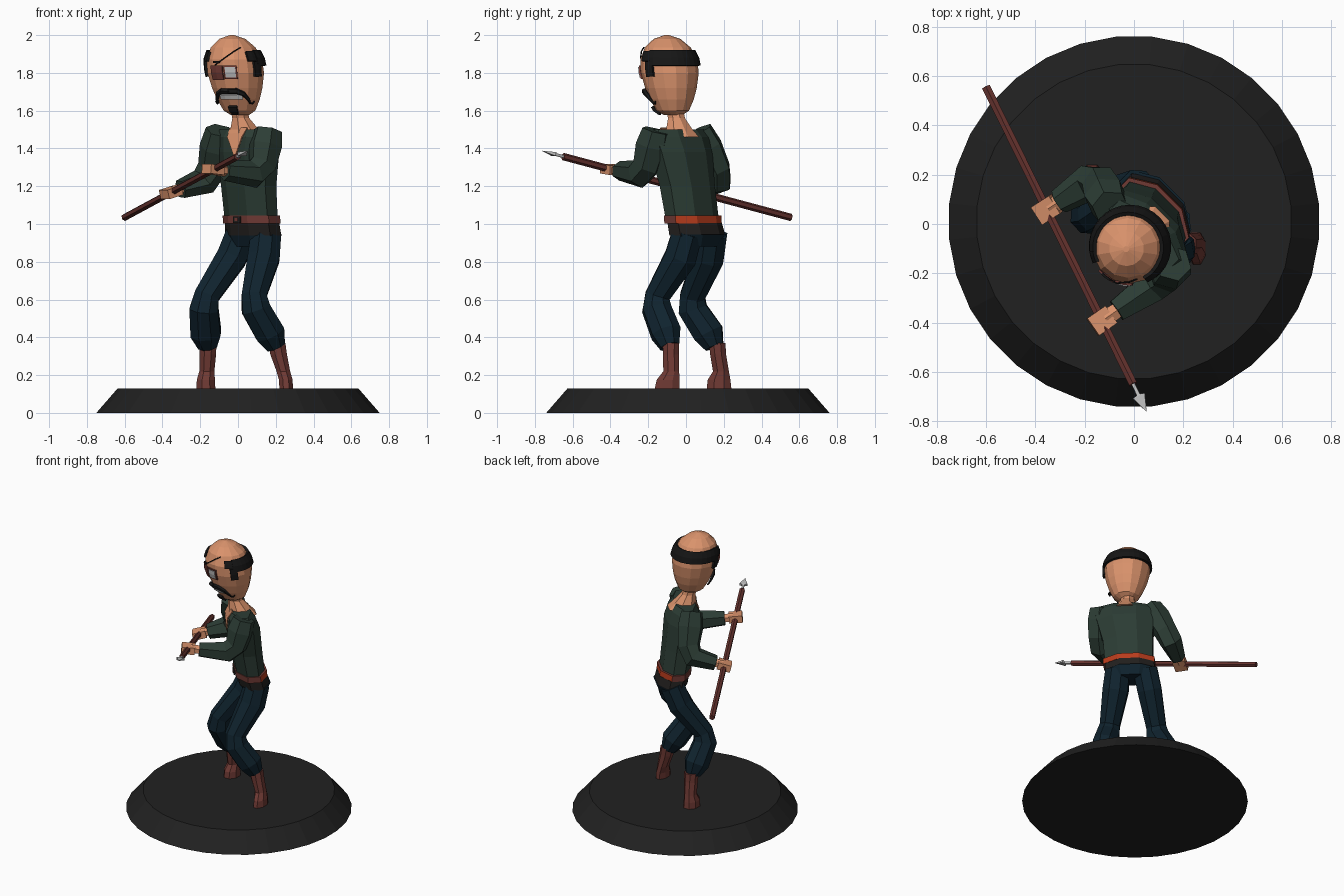
import bpy, bmesh, math
from mathutils import Vector as V, Matrix

if "Cube" in bpy.data.objects:
    bpy.data.objects.remove(bpy.data.objects["Cube"])

def mat(name, *c):
    m = bpy.data.materials.new(name)
    m.diffuse_color = (*c, 1)
    m.use_nodes = True
    m.node_tree.nodes["Principled BSDF"].inputs["Base Color"].default_value = m.diffuse_color
    return m

SKIN = mat("skin", .70, .29, .15)
SHIRT = mat("green_cloth", .025, .046, .035)
TROUSER = mat("navy_cloth", .005, .017, .028)
LEATHER = mat("brown_leather", .16, .042, .034)
WOOD = mat("red_wood", .13, .032, .027)
SASH = mat("orange_cloth", .48, .045, .012)
BLACK = mat("black_hair", .008, .008, .008)
DARK = mat("dark_cloth", .016, .014, .013)
STEEL = mat("pale_steel", .5, .5, .5)
BASE = mat("base_black", .015, .015, .015)

# body frame: turned 45 degrees; X is the figure's left, Y its back
LEFT, BACK, UP = V((.7071, -.7071, 0)), V((.7071, .7071, 0)), V((0, 0, 1))
def body(x, y, z):
    return LEFT * x + BACK * y + UP * z

def finish(name, bm, *mats):
    bmesh.ops.recalc_face_normals(bm, faces=bm.faces)
    me = bpy.data.meshes.new(name)
    bm.to_mesh(me)
    bm.free()
    for m in mats:
        me.materials.append(m)
    ob = bpy.data.objects.new(name, me)
    bpy.context.collection.objects.link(ob)
    return ob

def loft(name, rings, n, *mats, level=None, rule=None):
    """Skin n-sided rings (centre, half width, half depth); level = fixed side axis of horizontal rings."""
    bm = bmesh.new()
    pts = [V(r[0]) for r in rings]
    k = 1 / math.cos(math.pi / n)
    U, prev = None, None
    for i, (p, a, b) in enumerate(rings):
        if level:
            T, U = UP, level
        else:
            T = ((pts[min(i + 1, len(pts) - 1)] - pts[i]).normalized()
                 + (pts[i] - pts[max(i - 1, 0)]).normalized()).normalized()
            if U is None:
                U = T.cross(UP) if abs(T.z) < .9 else LEFT
            U = (U - T * U.dot(T)).normalized()
        W = T.cross(U)
        row = []
        for j in range(n):
            t = 2 * math.pi * (j + .5) / n
            row.append(bm.verts.new(pts[i] + k * (U * a * math.cos(t) + W * b * math.sin(t))))
        if prev:
            for j in range(n):
                bm.faces.new((prev[j], prev[(j + 1) % n], row[(j + 1) % n], row[j]))
        else:
            bm.faces.new(row)
        prev = row
    bm.faces.new(prev)
    bmesh.ops.recalc_face_normals(bm, faces=bm.faces)
    if rule:
        for f in bm.faces:
            f.material_index = rule(f)
    return finish(name, bm, *mats)

def box(name, centre, ax, size, m):
    ax = V(ax).normalized()
    side = UP.cross(ax).normalized()
    bm = bmesh.new()
    bmesh.ops.create_cube(bm, size=1)
    bmesh.ops.scale(bm, vec=size, verts=bm.verts)
    rot = Matrix((ax, side, ax.cross(side))).transposed()
    bmesh.ops.transform(bm, matrix=Matrix.Translation(centre) @ rot.to_4x4(), verts=bm.verts)
    return finish(name, bm, m)

# round base
loft("base", [((0, .01, 0), .75, .75), ((0, .01, .13), .637, .637)], 32, BASE, level=V((1, 0, 0)))

# torso, belt and hips
def body_rings(rows):
    return [(body(x, y, z), a, b) for x, y, z, a, b in rows]
loft("torso", body_rings([(.025, .075, 1.01, .16, .092), (.035, .045, 1.2, .165, .1),
     (.055, .02, 1.38, .19, .105), (.06, .005, 1.46, .2, .09), (.06, 0, 1.5, .17, .065)]), 8, SHIRT, level=LEFT)
loft("belt", body_rings([(.025, .078, 1.002, .172, .104), (.025, .075, 1.045, .172, .104)]), 8,
     LEATHER, SASH, level=LEFT, rule=lambda f: int(f.normal.dot(BACK) > .5))
box("belt_buckle", body(.025, -.03, 1.023), LEFT, (.05, .012, .036), DARK)
box("belt_buckle_pin", body(.025, -.037, 1.023), LEFT, (.022, .008, .016), LEATHER)
loft("shirt_tail", body_rings([(.015, .1, .94, .168, .1), (.02, .085, 1.005, .163, .098)]), 8, DARK, level=LEFT)
loft("pelvis", body_rings([(.01, .105, .88, .14, .075), (.01, .105, .945, .172, .102)]), 8, TROUSER, level=LEFT)

# legs and boots
legs = {
    "left": ([(body(.1, .11, .95), .08), ((.135, -.03, .82), .085), ((.085, -.15, .62), .066),
              ((.095, -.155, .55), .076), ((.17, -.105, .42), .078), ((.2, -.085, .35), .05)],
             [((.255, -.1, .13), .036, .065), ((.253, -.095, .175), .036, .06),
              ((.24, -.078, .22), .036, .042), ((.215, -.08, .31), .044, .042), ((.205, -.08, .37), .046, .044)]),
    "right": ([(body(-.085, .11, .95), .08), ((-.035, .12, .82), .08), ((-.165, .035, .62), .066),
               ((-.18, .035, .55), .076), ((-.17, .12, .42), .08), ((-.16, .15, .35), .05)],
              [((-.17, .175, .13), .05, .065), ((-.17, .175, .175), .048, .06),
               ((-.165, .185, .22), .04, .042), ((-.16, .17, .31), .044, .042), ((-.16, .165, .37), .046, .044)]),
}
for side, (leg, boot) in legs.items():
    loft(side + "_trouser_leg", [(p, r, r) for p, r in leg], 8, TROUSER)
    loft(side + "_boot", boot, 8, LEATHER, level=V((1, 0, 0)))

# spear
butt, end, tip = V((-.6, .555, 1.035)), V((-.003, -.65, 1.357)), V((.05, -.76, 1.387))
loft("spear_shaft", [(butt, .017, .017), (end, .017, .017)], 6, WOOD)
loft("spear_head", [(end - (tip - end) * .05, .007, .007), (end.lerp(tip, .4), .007, .007),
     (end.lerp(tip, .45), .026, .01), (tip, .001, .001)], 4, STEEL)

# arms and hands
arms = {"left": (body(.225, 0, 1.495), (.12, -.22, 1.26), butt.lerp(end, .787)),
        "right": (body(-.115, -.02, 1.495), (-.15, .19, 1.235), butt.lerp(end, .412))}
for side, (sh, el, hand) in arms.items():
    sh, el = V(sh), V(el)
    loft(side + "_sleeve", [(sh, .066, .066), (sh.lerp(el, .35), .078, .078), (el + (sh - el) * .22, .068, .068),
         (el.lerp(hand, .15), .066, .066), (el.lerp(hand, .76), .045, .045)], 6, SHIRT)
    loft(side + "_wrist", [(el.lerp(hand, .7), .03, .026), (el.lerp(hand, .95), .034, .026)], 6, SKIN)
    box(side + "_hand", hand, hand - el, (.09, .085, .05), SKIN)

# neck and open collar
loft("neck", [((.045, -.03, 1.46), .1, .1), ((.035, -.035, 1.5), .075, .07),
     ((.015, -.05, 1.56), .045, .045), ((.0, -.065, 1.63), .045, .045)], 8, SKIN, level=V((1, 0, 0)))
bm = bmesh.new()
bm.faces.new([bm.verts.new(body(*p)) for p in
              ((0, -.062, 1.51), (.13, -.062, 1.51), (.12, -.092, 1.462), (.065, -.093, 1.35), (.01, -.092, 1.462))])
chest = finish("chest_opening", bm, SKIN)
chest.modifiers.new("thickness", "SOLIDIFY").thickness = .006

# head: a turned egg profile, leaning slightly
PROFILE = [(1.578, .05), (1.6, .085), (1.66, .115), (1.72, .135), (1.8, .152),
           (1.87, .149), (1.935, .12), (1.98, .07), (2.0, .012)]
def centre(z):
    return V((-.012 - .1 * (z - 1.8), -.086 - .08 * (z - 1.8), z))
def on_head(a, z, off=0):
    """Point on the head: a degrees to the left of the nose line, height z."""
    r = PROFILE[-1][1]
    for (z0, r0), (z1, r1) in zip(PROFILE, PROFILE[1:]):
        if z0 <= z <= z1:
            r = r0 + (r1 - r0) * (z - z0) / (z1 - z0)
    t = math.radians(a - 109)
    return centre(z) + V((math.cos(t), math.sin(t), 0)) * (r + off)
loft("head", [(centre(z), r * .985, r * .985) for z, r in PROFILE], 14, SKIN, level=V((1, 0, 0)))

def patch(name, a0, a1, z0, z1, off, m, thick=.009):
    """Thin plate wrapped onto the head."""
    bm = bmesh.new()
    na, prev = max(2, int((a1 - a0) / 12)), None
    for k in range(3):
        z = z0 + (z1 - z0) * k / 2
        row = [bm.verts.new(on_head(a0 + (a1 - a0) * i / na, z, off)) for i in range(na + 1)]
        if prev:
            for i in range(na):
                bm.faces.new((prev[i], prev[i + 1], row[i + 1], row[i]))
        prev = row
    mod = finish(name, bm, m).modifiers.new("thickness", "SOLIDIFY")
    mod.thickness, mod.offset = thick, 0

# hair
patch("hair_band", 66, 296, 1.838, 1.918, .009, BLACK, .016)
for side, s in (("left", 1), ("right", -1)):
    for part, a0, a1, z0, z1 in (("sideburn", 58, 76, 1.78, 1.86), ("temple_hair", 46, 70, 1.862, 1.912)):
        patch(side + "_" + part, min(s * a0, s * a1), max(s * a0, s * a1), z0, z1, .008, BLACK, .014)

# face
patch("eye_patch", -33, -6, 1.765, 1.84, .010, LEATHER)
patch("eye_rim", -4, 22, 1.768, 1.84, .006, LEATHER)
patch("eye", -1, 19, 1.776, 1.832, .011, STEEL, .006)
patch("teeth", -28, 30, 1.662, 1.686, .007, STEEL)
patch("goatee", -13, 13, 1.584, 1.622, .012, BLACK, .016)
patch("eyebrow", -26, -12, 1.852, 1.862, .008, BLACK)

def strand(name, pts, m):
    loft(name, [(on_head(a, z, .012), r, r) for a, z, r in pts], 5, m)
strand("patch_strap", [(-22, 1.842, .003), (0, 1.88, .003), (20, 1.915, .003), (36, 1.935, .003)], BLACK)
for side, s in (("left", 1), ("right", -1)):
    strand(side + "_moustache", [(-2 * s, 1.702, .012), (16 * s, 1.704, .013), (32 * s, 1.688, .011),
           (44 * s, 1.66, .007), (51 * s, 1.64, .005), (58 * s, 1.636, .004), (62 * s, 1.65, .004)], BLACK)
